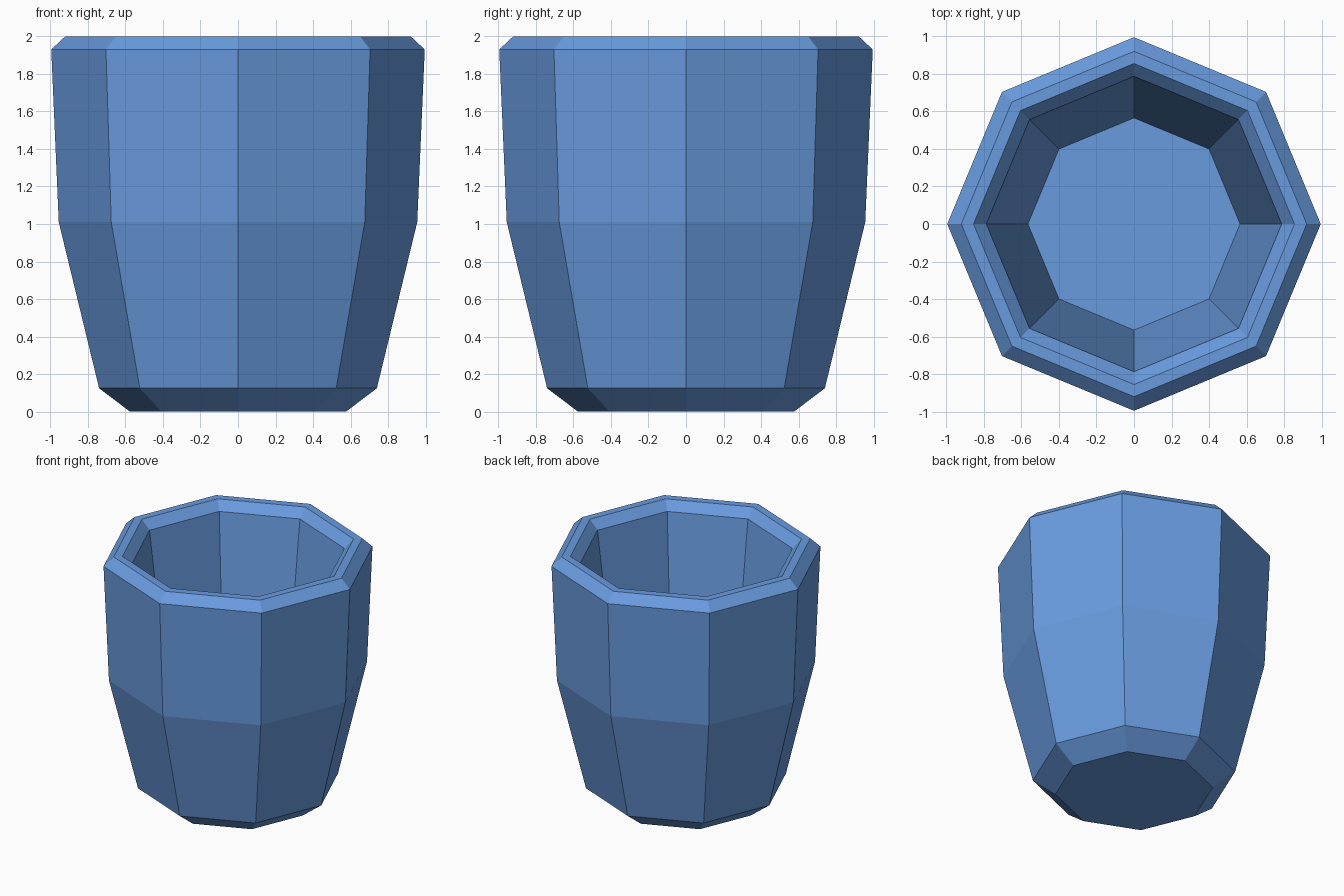
import bpy
import bmesh
from math import cos, sin, tau

cube = bpy.data.objects.get("Cube")
if cube:
    bpy.data.objects.remove(cube, do_unlink=True)

SIDES = 8

# Blue glaze
blue = bpy.data.materials.new("blue")
blue.use_nodes = True
color = (0.14, 0.33, 0.74, 1)
blue.diffuse_color = color
blue.node_tree.nodes["Principled BSDF"].inputs["Base Color"].default_value = color

# Radius and height: up the outside, over the rim, down to the inner floor
profile = [
    (0.575, 0), (0.74, 0.125), (0.955, 1.01), (0.995, 1.93),
    (0.92, 2), (0.855, 2), (0.787, 1.93), (0.565, 0.15),
]

bm = bmesh.new()
rings = [
    [bm.verts.new((r * cos(tau * i / SIDES), r * sin(tau * i / SIDES), z))
     for i in range(SIDES)]
    for r, z in profile
]

# Walls and rim
for low, high in zip(rings, rings[1:]):
    for i in range(SIDES):
        j = (i + 1) % SIDES
        bm.faces.new((low[i], low[j], high[j], high[i]))

# Base and inner floor
bm.faces.new(rings[0][::-1])
bm.faces.new(rings[-1])

mesh = bpy.data.meshes.new("cup")
bm.to_mesh(mesh)
bm.free()
mesh.materials.append(blue)
bpy.context.collection.objects.link(bpy.data.objects.new("cup", mesh))
